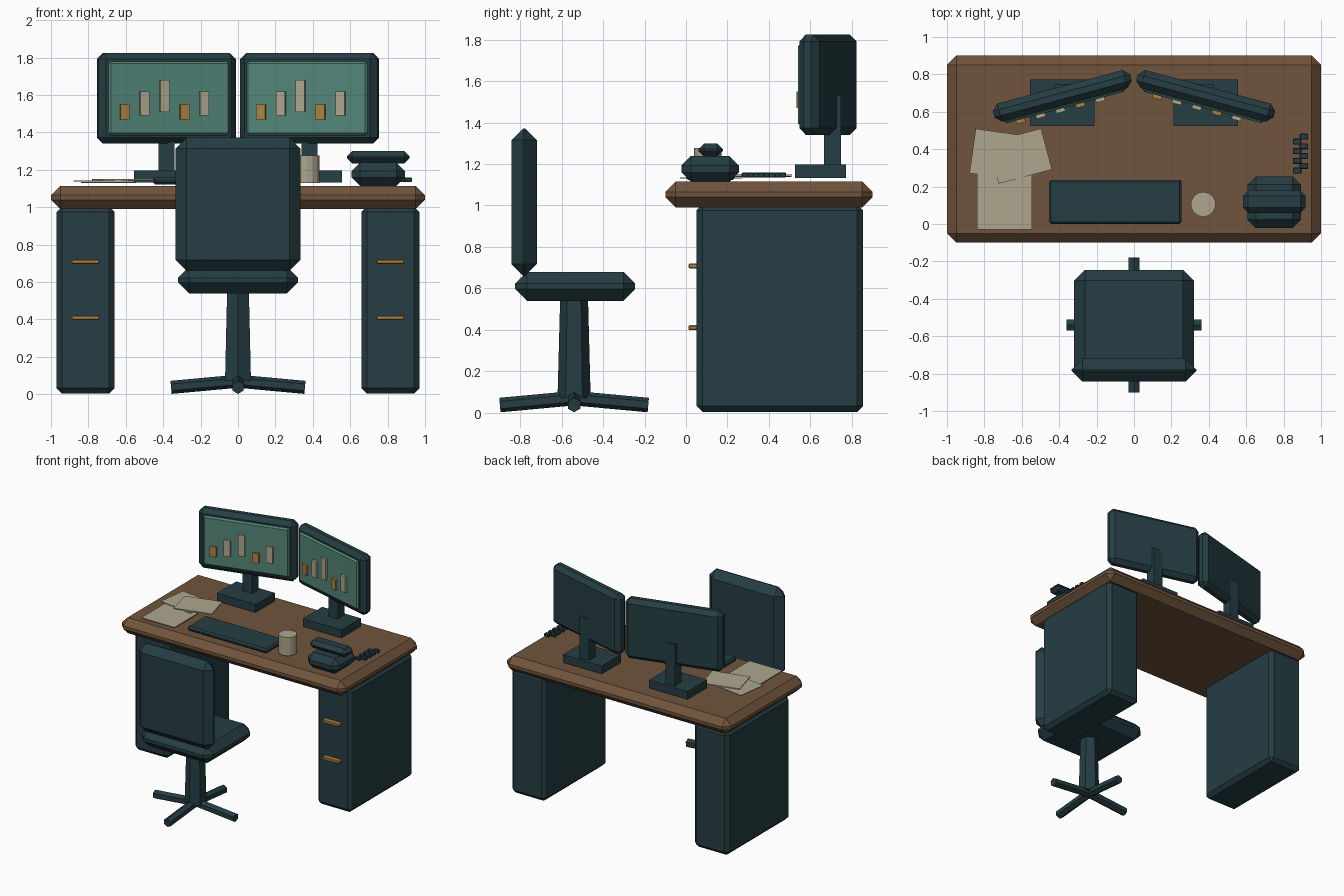
import bpy, bmesh
from math import radians
from mathutils import Matrix, Vector

cube = bpy.data.objects.get("Cube")
if cube:
    bpy.data.objects.remove(cube, do_unlink=True)


def material(name, rgb):
    m = bpy.data.materials.new(name)
    m.use_nodes = True
    color = (*rgb, 1)
    m.diffuse_color = color
    m.node_tree.nodes["Principled BSDF"].inputs["Base Color"].default_value = color
    return m


TEAL = material("dark teal", (0.018, 0.047, 0.056))
WOOD = material("brown wood", (0.160, 0.088, 0.045))
CREAM = material("cream", (0.420, 0.380, 0.275))
GOLD = material("gold", (0.420, 0.220, 0.055))
GREEN = material("screen green", (0.086, 0.235, 0.188))


def add_object(name, bm, mat, matrix):
    mesh = bpy.data.meshes.new(name)
    bm.to_mesh(mesh)
    bm.free()
    mesh.materials.append(mat)
    obj = bpy.data.objects.new(name, mesh)
    obj.matrix_world = matrix
    bpy.context.scene.collection.objects.link(obj)
    return obj


def box(name, mat, x, y, z, bevel=0, matrix=Matrix()):
    """Box from (min, max) ranges on each axis, with chamfered edges."""
    bm = bmesh.new()
    bmesh.ops.create_cube(bm, size=1)
    ranges = (x, y, z)
    for v in bm.verts:
        v.co = [(a + b) / 2 + c * (b - a) for c, (a, b) in zip(v.co, ranges)]
    obj = add_object(name, bm, mat, matrix)
    if bevel:
        mod = obj.modifiers.new("chamfer", "BEVEL")
        mod.width = bevel
        mod.segments = 1
        mod.limit_method = "NONE"
    return obj


def prism(name, mat, start, end, r1, r2, sides, spin=0):
    """Straight tapered prism between two points."""
    start, end = Vector(start), Vector(end)
    axis = end - start
    bm = bmesh.new()
    bmesh.ops.create_cone(bm, cap_ends=True, segments=sides, radius1=r1,
                          radius2=r2, depth=axis.length)
    turn = axis.to_track_quat("Z", "Y").to_matrix().to_4x4()
    matrix = Matrix.Translation((start + end) / 2) @ turn @ Matrix.Rotation(radians(spin), 4, "Z")
    return add_object(name, bm, mat, matrix)


def placed(x, y, z, degrees):
    return Matrix.Translation((x, y, z)) @ Matrix.Rotation(radians(degrees), 4, "Z")


def mid(center, size):
    return (center - size / 2, center + size / 2)


# Desk
box("desk_top", WOOD, (-1, 1), (-0.1, 0.9), (0.99, 1.115), 0.05)
for side, s in (("left", 1), ("right", -1)):
    box(f"{side}_cabinet", TEAL, mid(s * 0.815, 0.31), (0.05, 0.855), (0.003, 1.005), 0.03)
    for level, z in (("lower", 0.41), ("upper", 0.708)):
        box(f"{side}_{level}_handle", GOLD, mid(s * 0.815, 0.15), (0.012, 0.055),
            mid(z, 0.024), 0.005)

# Monitors, turned towards the chair
BARS = ((GOLD, 1.47, 1.55), (CREAM, 1.49, 1.62), (CREAM, 1.51, 1.68),
        (GOLD, 1.47, 1.55), (CREAM, 1.49, 1.62))
for side, s in (("left", 1), ("right", -1)):
    cx = s * 0.383
    turn = placed(cx, 0.685, 0, -15 * s)
    box(f"{side}_monitor_base", TEAL, mid(cx, 0.345), (0.525, 0.772), (1.133, 1.197))
    box(f"{side}_monitor_post", TEAL, mid(cx, 0.085), (0.665, 0.748), (1.19, 1.53))
    box(f"{side}_monitor", TEAL, mid(0, 0.76), mid(0, 0.1), (1.34, 1.825), 0.033, turn)
    box(f"{side}_screen", GREEN, mid(0, 0.67), (-0.064, -0.04), (1.385, 1.78), 0.012, turn)
    for i, (mat, low, high) in enumerate(BARS):
        box(f"{side}_chart_bar_{i + 1}", mat, mid(-0.25 + 0.11 * i, 0.05),
            (-0.083, -0.06), (low, high), 0, turn)

# Keyboard and mug
box("keyboard", TEAL, (-0.455, 0.255), (0, 0.236), (1.122, 1.158), 0.012)
prism("mug", CREAM, (0.37, 0.105, 1.13), (0.37, 0.105, 1.277), 0.067, 0.067, 14)

# Loose paper sheets
SHEETS = ((-0.693, 0.12, 0.295, 0.3, 0), (-0.717, 0.37, 0.295, 0.24, -8),
          (-0.61, 0.363, 0.295, 0.227, 15))
for i, (x, y, width, depth, angle) in enumerate(SHEETS):
    box(f"paper_sheet_{i + 1}", CREAM, mid(0, width), mid(0, depth), mid(0, 0.006), 0,
        placed(x, y, 1.133 + 0.007 * i, angle))

# Telephone with coiled cord
box("phone_body", TEAL, (0.607, 0.892), (-0.022, 0.255), (1.115, 1.238), 0.045)
box("phone_handset", TEAL, (0.582, 0.917), (0.06, 0.178), (1.235, 1.3), 0.028)
for i in range(8):
    box(f"phone_cord_{i + 1}", TEAL, mid(0.89 + (0.018 if i % 2 else -0.018), 0.045),
        mid(0.285 + 0.026 * i, 0.032), mid(1.146, 0.024), 0.004)

# Chair
box("chair_seat", TEAL, (-0.32, 0.32), (-0.825, -0.245), (0.54, 0.68), 0.057)
box("chair_back", TEAL, (-0.333, 0.333), (-0.842, -0.72), (0.66, 1.372), 0.057)
prism("chair_post", TEAL, (0, -0.54, 0.07), (0, -0.54, 0.56), 0.08, 0.067, 6)
for i, (dx, dy) in enumerate(((1, 0), (0, 1), (-1, 0), (0, -1))):
    prism(f"chair_foot_{i + 1}", TEAL, (0, -0.54, 0.07),
          (0.358 * dx, -0.54 + 0.358 * dy, 0.037), 0.035, 0.035, 6)
